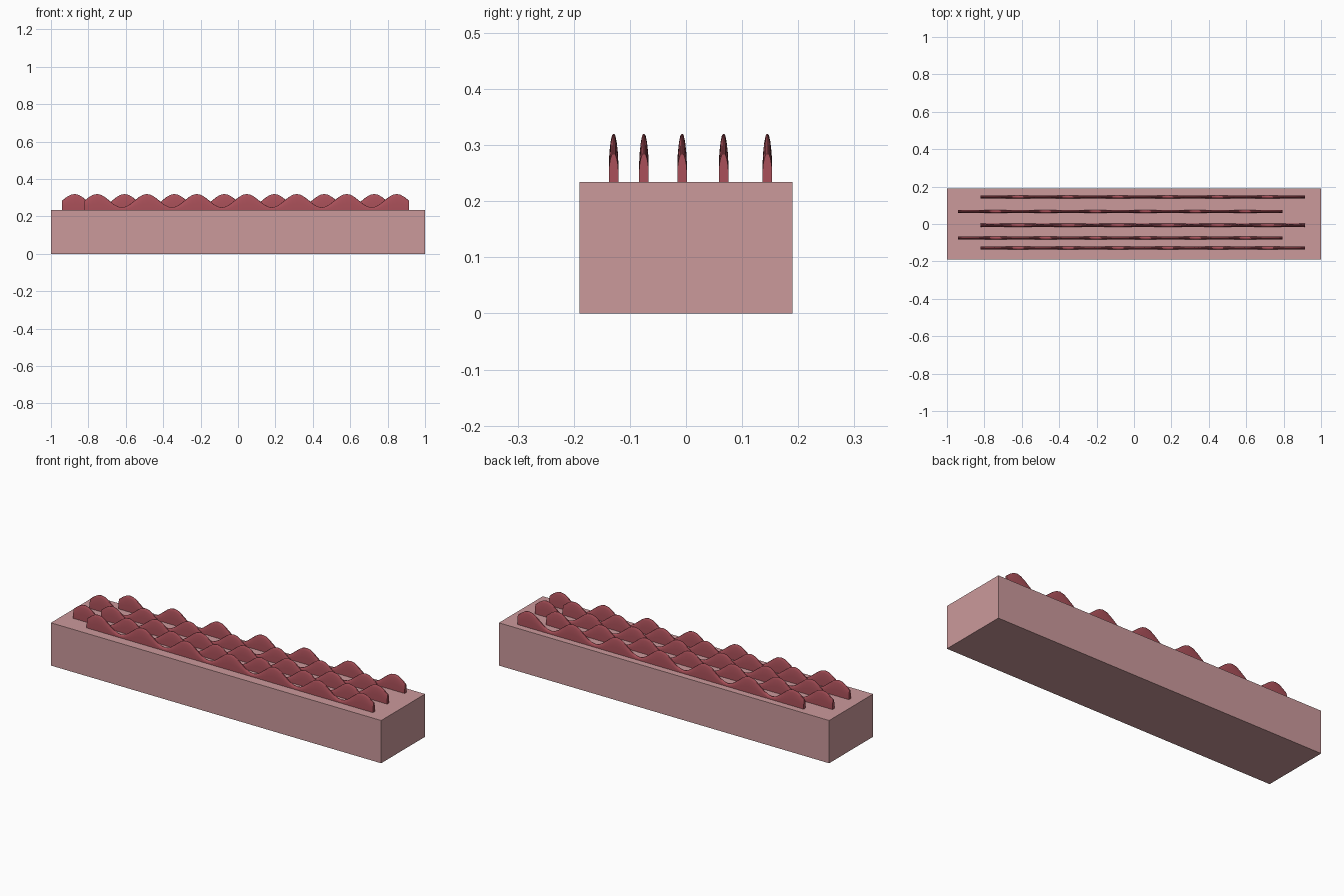
import bpy, bmesh, math

if "Cube" in bpy.data.objects:
    bpy.data.objects.remove(bpy.data.objects["Cube"])

def material(name, color):
    m = bpy.data.materials.new(name)
    m.diffuse_color = (*color, 1)
    m.use_nodes = True
    m.node_tree.nodes["Principled BSDF"].inputs["Base Color"].default_value = m.diffuse_color
    return m

def add_object(name, bm, mat):
    bmesh.ops.recalc_face_normals(bm, faces=bm.faces)
    me = bpy.data.meshes.new(name)
    bm.to_mesh(me)
    bm.free()
    me.materials.append(mat)
    ob = bpy.data.objects.new(name, me)
    bpy.context.collection.objects.link(ob)
    return ob

base_mat = material("base_pink", (0.60, 0.32, 0.33))
ridge_mat = material("ridge_red", (0.40, 0.08, 0.10))
TOP = 0.234

# Solid base block
bm = bmesh.new()
bmesh.ops.create_cube(bm, size=1)
for v in bm.verts:
    v.co = (v.co.x * 2, v.co.y * 0.38, (v.co.z + 0.5) * TOP)
add_object("base_block", bm, base_mat)

# Half cross-section of a ridge: (half width, fraction of height)
HALF = [(0.0085, 0), (0.0085, 0.4), (0.0075, 0.62), (0.0055, 0.83), (0.003, 0.97), (0.001, 1)]
SECTION = HALF + [(-w, h) for w, h in reversed(HALF)]
PITCH, LOBES, OVERHANG = 0.267, 7, 0.066

def wavy_ridge(name, y, first_peak):
    """Loft the pointed section along x with a wave-shaped crest."""
    bm = bmesh.new()
    length = PITCH * (LOBES - 1) + 2 * OVERHANG
    steps = 78
    rings = []
    for i in range(steps + 1):
        dx = -OVERHANG + length * i / steps
        crest = 0.284 + 0.036 * math.cos(2 * math.pi * dx / PITCH)
        rings.append([bm.verts.new((first_peak + dx, y + w, TOP + (crest - TOP) * h))
                      for w, h in SECTION])
    n = len(SECTION)
    for a, b in zip(rings, rings[1:]):
        for j in range(n):
            k = (j + 1) % n
            bm.faces.new((a[j], a[k], b[k], b[j]))
    bm.faces.new(rings[0])
    bm.faces.new(rings[-1])
    ob = add_object(name, bm, ridge_mat)
    bpy.context.view_layer.objects.active = ob
    ob.select_set(True)
    bpy.ops.object.shade_smooth_by_angle(angle=math.radians(30))
    ob.select_set(False)

# Five ridges, alternate rows staggered
for i, y in enumerate((-0.129, -0.075, -0.007, 0.067, 0.145)):
    wavy_ridge(f"wavy_ridge_{i + 1}", y, -0.754 if i % 2 == 0 else -0.874)
